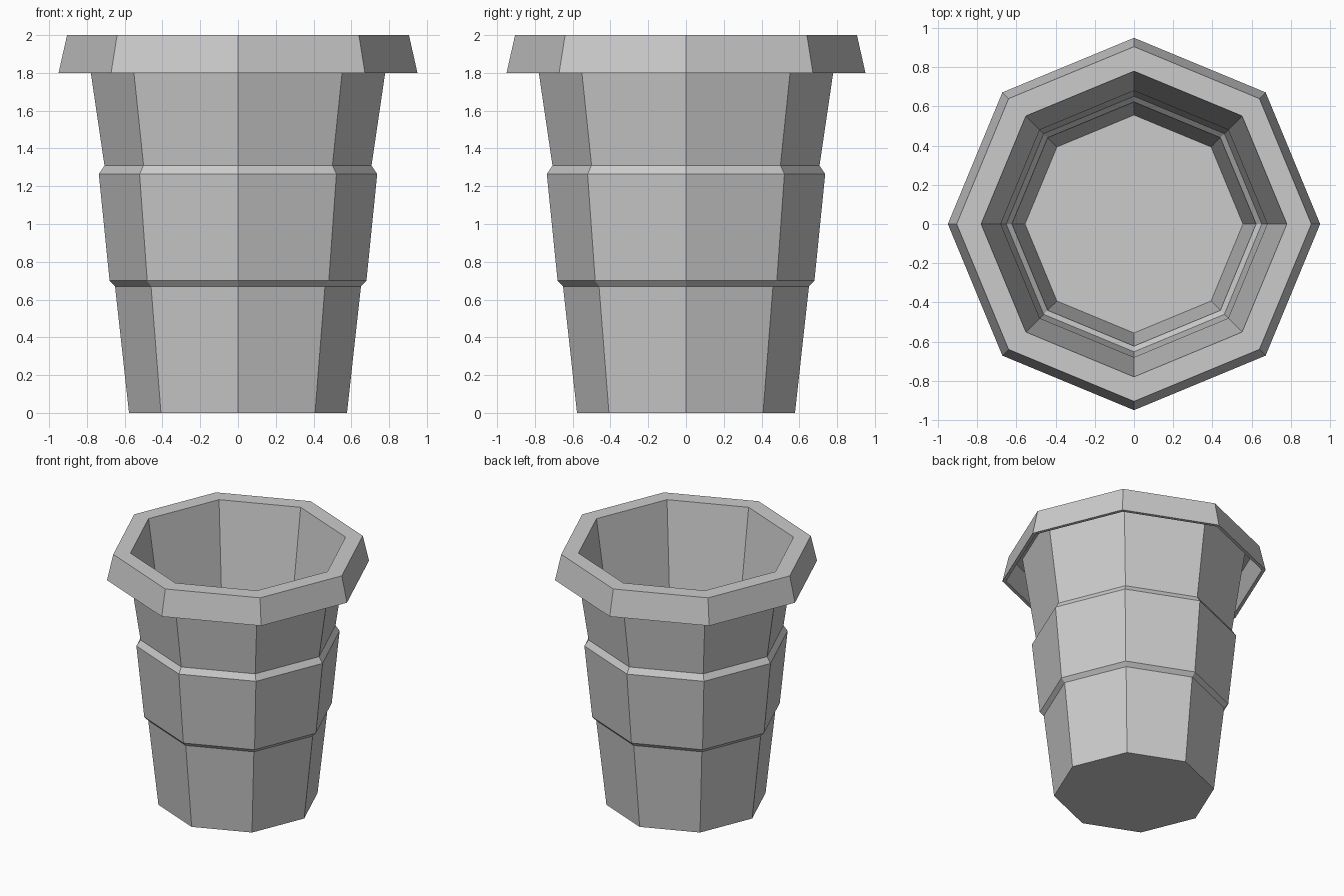
import bpy, bmesh
from math import cos, sin, pi

if "Cube" in bpy.data.objects:
    bpy.data.objects.remove(bpy.data.objects["Cube"])

SIDES = 8

# (radius, height) from the centre of the underside, round the rim, to the centre of the inner floor
PROFILE = [
    (0.577, 0.0), (0.651, 0.67), (0.68, 0.70), (0.737, 1.265), (0.707, 1.31),  # outer wall
    (0.805, 1.975), (0.881, 1.975), (0.923, 1.80),                             # hollow under rim
    (0.95, 1.80), (0.905, 2.0), (0.78, 2.0),                                   # rim
    (0.68, 1.31), (0.71, 1.26), (0.652, 0.71), (0.623, 0.68), (0.556, 0.025),  # inner wall
]


def revolve(name, profile, sides):
    """Turn a profile into a flat-sided solid capped at both ends."""
    bm = bmesh.new()
    rings = [[bm.verts.new((r * cos(2 * pi * i / sides), r * sin(2 * pi * i / sides), z))
              for i in range(sides)] for r, z in profile]
    for a, b in zip(rings, rings[1:]):
        for i in range(sides):
            j = (i + 1) % sides
            bm.faces.new((a[i], a[j], b[j], b[i]))
    bm.faces.new(rings[0][::-1])
    bm.faces.new(rings[-1])
    bmesh.ops.recalc_face_normals(bm, faces=bm.faces)
    mesh = bpy.data.meshes.new(name)
    bm.to_mesh(mesh)
    bm.free()
    obj = bpy.data.objects.new(name, mesh)
    bpy.context.collection.objects.link(obj)
    return obj


# Octagonal stepped pot with overhanging rim
revolve("plant_pot", PROFILE, SIDES)
